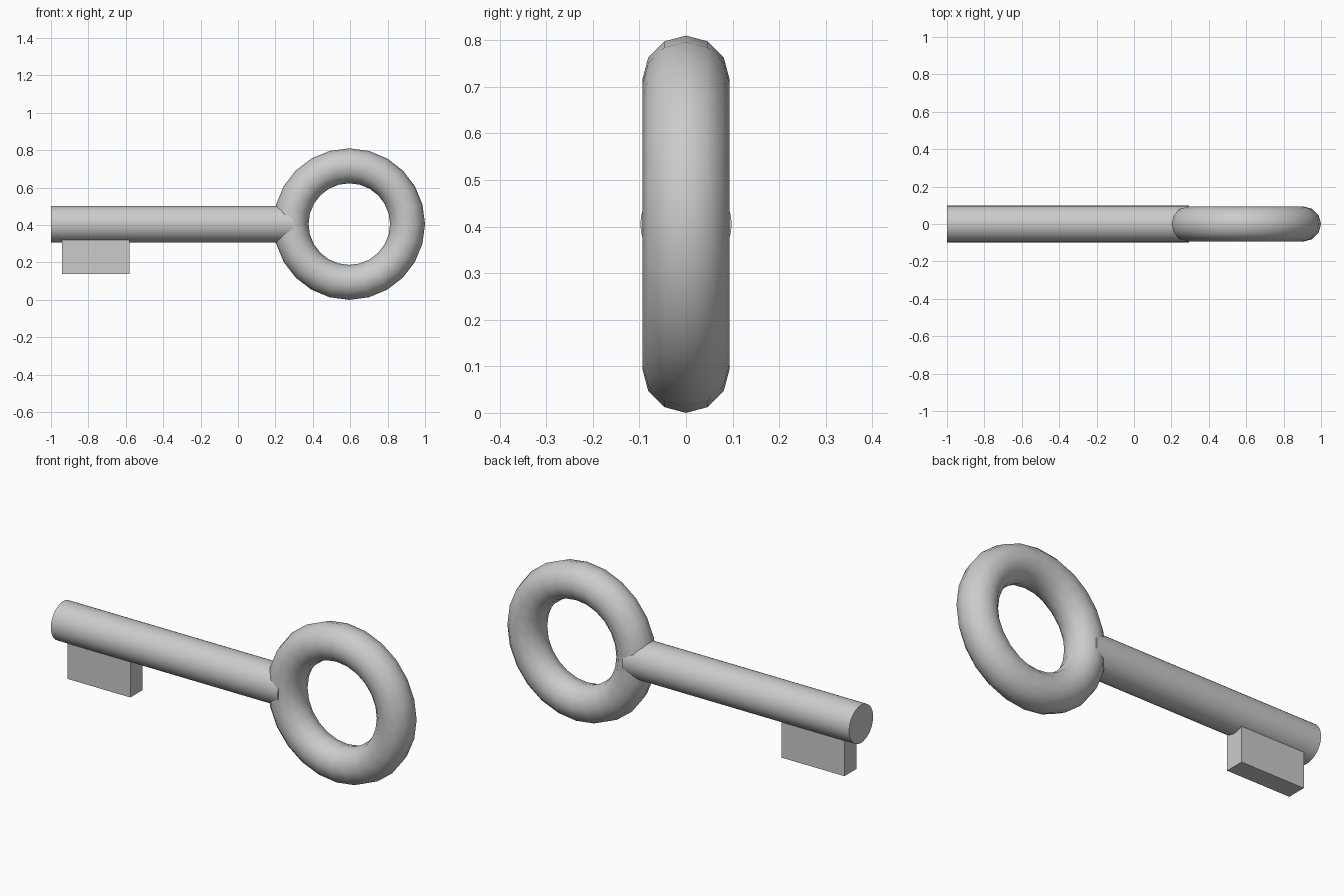
import bpy
from math import pi

if "Cube" in bpy.data.objects:
    bpy.data.objects.remove(bpy.data.objects["Cube"])

CZ = 0.405          # height of the key's axis


def finish(name, smooth=True):
    ob = bpy.context.object
    ob.name = name
    bpy.ops.object.transform_apply(location=False, rotation=True, scale=True)
    if smooth:
        bpy.ops.object.shade_smooth_by_angle(angle=pi / 4)
    return ob


# Ring handle, upright in the xz plane
bpy.ops.mesh.primitive_torus_add(major_segments=24, minor_segments=12,
                                 major_radius=0.3115, minor_radius=0.0935,
                                 location=(0.595, 0, CZ), rotation=(pi / 2, 0, 0))
finish("ring_handle")

# Round shaft running into the ring
x0, x1 = -1.0, 0.295
bpy.ops.mesh.primitive_cylinder_add(vertices=32, radius=0.098, depth=x1 - x0,
                                    location=((x0 + x1) / 2, 0, CZ),
                                    rotation=(0, pi / 2, 0))
finish("shaft")

# Flat bit hanging below the shaft tip
z0, z1 = 0.138, 0.335
bpy.ops.mesh.primitive_cube_add(size=1, location=(-0.76, 0, (z0 + z1) / 2))
bpy.context.object.scale = (0.36, 0.10, z1 - z0)
finish("key_bit", smooth=False)
